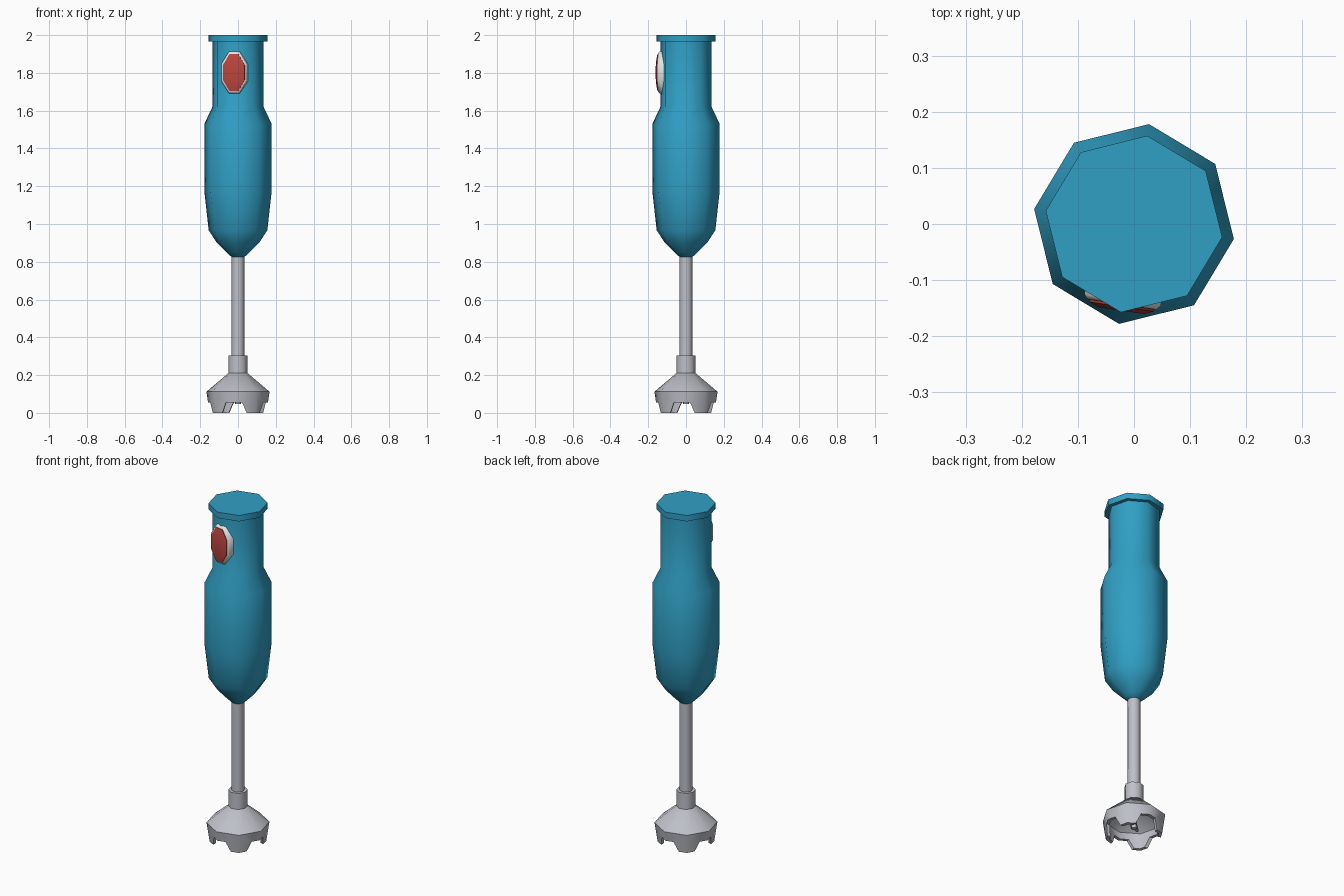
import bpy, bmesh, math
from mathutils import Matrix

if "Cube" in bpy.data.objects:
    bpy.data.objects.remove(bpy.data.objects["Cube"])

TURN = math.radians(-8.5)          # whole model is turned slightly
SIDES = 8


def mat(name, rgb):
    m = bpy.data.materials.new(name)
    m.diffuse_color = (*rgb, 1)
    m.use_nodes = True
    m.node_tree.nodes["Principled BSDF"].inputs["Base Color"].default_value = m.diffuse_color
    return m


TEAL = mat("teal plastic", (0.03, 0.35, 0.56))
STEEL = mat("brushed steel", (0.52, 0.53, 0.58))
RED = mat("red button", (0.50, 0.06, 0.05))
WHITE = mat("pale trim", (0.78, 0.79, 0.80))


def finish(name, bm, material, smooth=50):
    bmesh.ops.remove_doubles(bm, verts=bm.verts, dist=1e-5)
    bmesh.ops.recalc_face_normals(bm, faces=bm.faces)
    me = bpy.data.meshes.new(name)
    bm.to_mesh(me)
    bm.free()
    ob = bpy.data.objects.new(name, me)
    bpy.context.collection.objects.link(ob)
    if material:
        me.materials.append(material)
    if smooth:
        shade(ob, smooth)
    return ob


def shade(ob, angle):
    bpy.ops.object.select_all(action='DESELECT')
    ob.select_set(True)
    bpy.context.view_layer.objects.active = ob
    bpy.ops.object.shade_smooth_by_angle(angle=math.radians(angle))


def loft(bm, loops):
    """Join equal loops of points with quads and cap both ends."""
    rings = [[bm.verts.new(p) for p in loop] for loop in loops]
    n = len(rings[0])
    for a, b in zip(rings, rings[1:]):
        for i in range(n):
            j = (i + 1) % n
            bm.faces.new((a[i], a[j], b[j], b[i]))
    bm.faces.new(rings[0])
    bm.faces.new(rings[-1])


def lathe(name, profile, material, smooth=50):
    bm = bmesh.new()
    angs = [TURN + 2 * math.pi * i / SIDES for i in range(SIDES)]
    loft(bm, [[(r * math.cos(a), r * math.sin(a), z) for a in angs]
              for r, z in profile])
    return finish(name, bm, material, smooth)


# motor housing and handle with top cap
lathe("handle_body", [(0.034, 0.825), (0.062, 0.85), (0.113, 0.90), (0.157, 0.967),
                      (0.180, 1.17), (0.180, 1.53), (0.137, 1.62),
                      (0.137, 1.975)], TEAL)
lathe("top_cap", [(0.159, 1.965), (0.159, 2.0)], TEAL)

# shaft and collar
lathe("shaft", [(0.035, 0.25), (0.035, 0.84)], STEEL)
lathe("shaft_collar", [(0.052, 0.195), (0.052, 0.305)], STEEL)

# hollow bell guard with four notches
guard = lathe("blade_guard", [(0.02, 0.185), (0.045, 0.185), (0.149, 0.10),
                              (0.132, 0.0), (0.152, 0.0), (0.169, 0.112),
                              (0.052, 0.21), (0.02, 0.21)], STEEL, None)
for k in range(2):
    bm = bmesh.new()
    section = [(-0.073, -0.02), (0.073, -0.02), (0.043, 0.056), (-0.043, 0.056)]
    loft(bm, [[(x, y, z) for y, z in section] for x in (-0.3, 0.3)])
    bm.transform(Matrix.Rotation(TURN + k * math.pi / 2, 4, 'Z'))
    cutter = finish("notch_cutter", bm, None, None)
    cutter.hide_render = True
    mod = guard.modifiers.new("notch", 'BOOLEAN')
    mod.operation = 'DIFFERENCE'
    mod.solver = 'EXACT'
    mod.object = cutter
    bpy.context.view_layer.objects.active = guard
    bpy.ops.object.modifier_apply(modifier=mod.name)
    bpy.data.objects.remove(cutter, do_unlink=True)
shade(guard, 50)

# blade on its hub
lathe("blade_hub", [(0.015, 0.048), (0.015, 0.20)], STEEL)
bm = bmesh.new()
outline = [(-0.08, -0.006), (0, -0.018), (0.08, -0.006),
           (0.08, 0.006), (0, 0.018), (-0.08, 0.006)]
loft(bm, [[(x, y, z + abs(x) * 0.2) for x, y in outline] for z in (0.058, 0.066)])
bm.transform(Matrix.Rotation(TURN + math.pi / 4, 4, 'Z'))
finish("blade", bm, STEEL, 30)


# power button: oval plates on the front of the handle
def oval(name, levels, material):
    bm = bmesh.new()
    k = 1 / math.cos(math.pi / 8)
    angs = [math.pi / 8 + i * math.pi / 4 for i in range(8)]
    loft(bm, [[(w * k * math.cos(a), -d, 1.802 + h * k * math.sin(a)) for a in angs]
              for w, h, d in levels])
    bm.transform(Matrix.Rotation(TURN, 4, 'Z'))
    return finish(name, bm, material, 50)


oval("button_trim", [(0.069, 0.110, 0.095), (0.069, 0.110, 0.137),
                     (0.062, 0.102, 0.145)], WHITE)
oval("power_button", [(0.058, 0.097, 0.13), (0.058, 0.097, 0.149),
                      (0.042, 0.072, 0.156)], RED)
